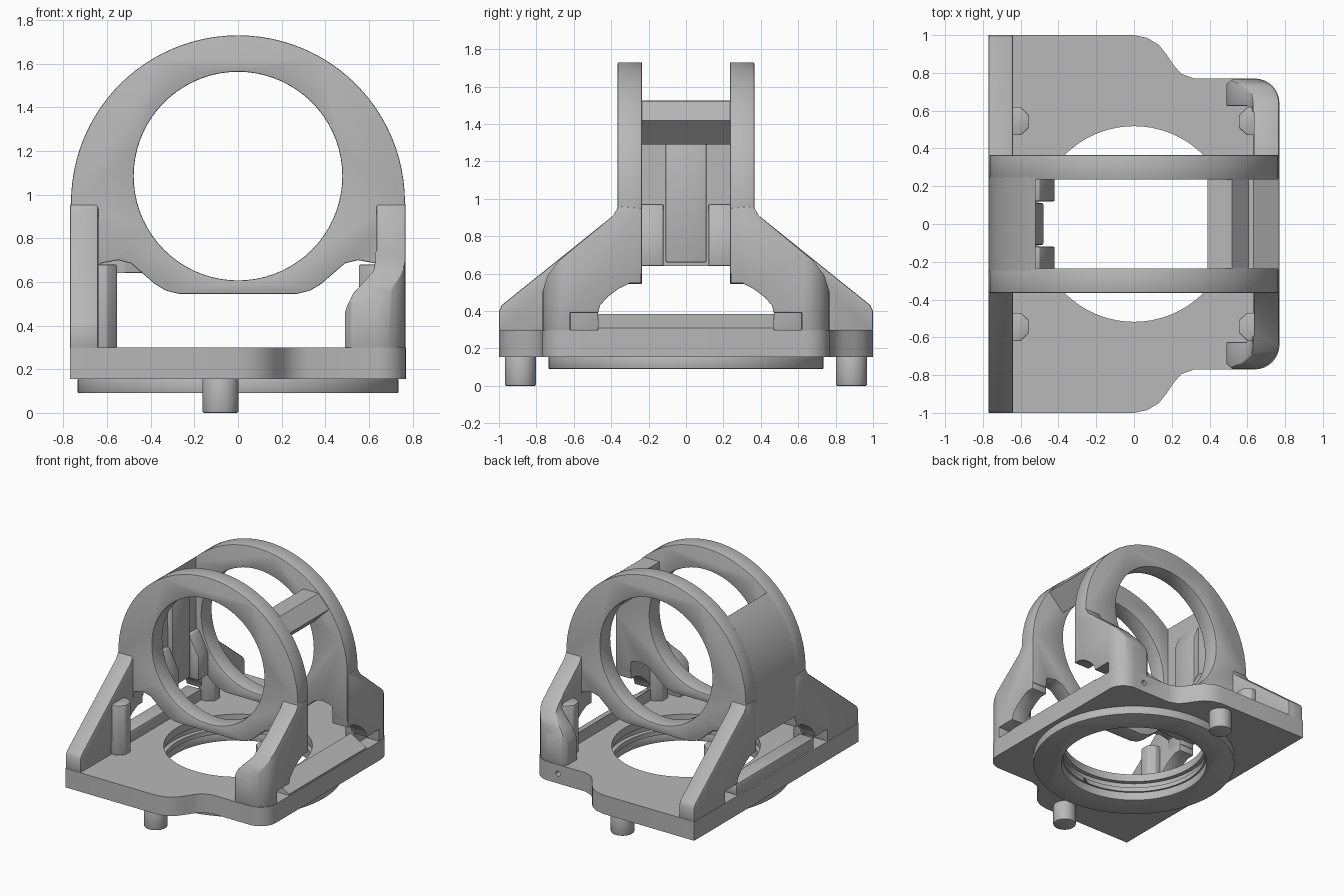
import bpy, bmesh, math
from math import cos, sin, radians

cube = bpy.data.objects.get("Cube")
if cube:
    bpy.data.objects.remove(cube, do_unlink=True)

grey = bpy.data.materials.new("plain_grey")
grey.use_nodes = True
grey.diffuse_color = (0.48, 0.48, 0.48, 1)
grey.node_tree.nodes["Principled BSDF"].inputs["Base Color"].default_value = (0.48, 0.48, 0.48, 1)


def arc(cx, cy, r, a0, a1, n):
    """Points on an arc, angles in degrees."""
    steps = [radians(a0 + (a1 - a0) * i / n) for i in range(n + 1)]
    return [(cx + r * cos(a), cy + r * sin(a)) for a in steps]


def circle(cx, cy, r, n=72):
    return arc(cx, cy, r, 0, 360, n)[:-1]


def prism(name, pts, axis, lo, hi):
    """Extrude a 2D outline along an axis."""
    place = {"x": lambda p, t: (t, p[0], p[1]),
             "y": lambda p, t: (p[0], t, p[1]),
             "z": lambda p, t: (p[0], p[1], t)}[axis]
    bm = bmesh.new()
    a = [bm.verts.new(place(p, lo)) for p in pts]
    b = [bm.verts.new(place(p, hi)) for p in pts]
    bm.faces.new(a)
    bm.faces.new(b)
    for i in range(len(pts)):
        j = (i + 1) % len(pts)
        bm.faces.new((a[i], a[j], b[j], b[i]))
    bmesh.ops.recalc_face_normals(bm, faces=bm.faces)
    mesh = bpy.data.meshes.new(name)
    bm.to_mesh(mesh)
    bm.free()
    mesh.materials.append(grey)
    ob = bpy.data.objects.new(name, mesh)
    bpy.context.collection.objects.link(ob)
    return ob


def activate(ob):
    bpy.ops.object.select_all(action="DESELECT")
    ob.select_set(True)
    bpy.context.view_layer.objects.active = ob


def boolean(ob, cutter, operation="DIFFERENCE"):
    mod = ob.modifiers.new("cut", "BOOLEAN")
    mod.object = cutter
    mod.operation = operation
    mod.solver = "EXACT"
    activate(ob)
    bpy.ops.object.modifier_apply(modifier=mod.name)
    bpy.data.objects.remove(cutter, do_unlink=True)


def finish(ob, bevel=0.008, mirror=False):
    """Round the edges, mirror front to back and smooth."""
    activate(ob)
    if bevel:
        mod = ob.modifiers.new("round", "BEVEL")
        mod.width = bevel
        mod.segments = 2
        mod.limit_method = "ANGLE"
        mod.angle_limit = radians(35)
        bpy.ops.object.modifier_apply(modifier=mod.name)
    if mirror:
        mod = ob.modifiers.new("mirror", "MIRROR")
        mod.use_axis = (False, True, False)
        mod.use_mirror_merge = False
        bpy.ops.object.modifier_apply(modifier=mod.name)
    bpy.ops.object.shade_smooth_by_angle(angle=radians(32))


def mirrored(pts, flip_first):
    """Close a half outline with its mirror image."""
    if flip_first:
        return pts + [(-u, v) for u, v in reversed(pts)]
    return pts + [(u, -v) for u, v in reversed(pts)]


# Base plate with a grooved bore and a small pin hole
half = [(-0.77, 1), (0, 1), (0.07, 0.985), (0.13, 0.95), (0.17, 0.9), (0.21, 0.84),
        (0.25, 0.795), (0.32, 0.77)] + arc(0.64, 0.64, 0.13, 90, 0, 8)
base = prism("base_plate", mirrored(half, False), "z", 0.155, 0.30)
boolean(base, prism("bore", circle(0, 0, 0.518), "z", 0, 0.5))
boolean(base, prism("groove", circle(0, 0, 0.55), "z", 0.19, 0.24))
boolean(base, prism("pin_hole", circle(0.55, 0.23, 0.02, 16), "y", 0.65, 0.9))
finish(base, 0.006)

# Round flange under the base
flange = prism("bottom_flange", circle(0, 0, 0.735), "z", 0.09, 0.157)
boolean(flange, prism("bore", circle(0, 0, 0.53), "z", 0, 0.5))
finish(flange, 0.006)

# Locating pegs
peg = prism("locating_peg", circle(-0.08, 0.885, 0.083, 32), "z", 0, 0.16)
finish(peg, 0.008, True)

# Twin arch plates with a large bore
bottom = [(0.765, 0.6), (0.64, 0.6), (0.63, 0.685), (0.55, 0.70), (0.49, 0.685),
          (0.38, 0.59), (0.33, 0.56), (0.27, 0.545)]
outline = mirrored(bottom, True) + arc(0, 0.965, 0.765, 180, 0, 48)
arch = prism("arch_plate", outline, "y", 0.235, 0.365)
boolean(arch, prism("bore", circle(0, 1.085, 0.478), "y", 0, 0.6))
finish(arch, 0.02, True)

# Curved shell joining the arches on the closed side
shell = prism("closed_side_shell",
              arc(0, 0.965, 0.765, 133, 180, 16) + [(-0.765, 0.64), (-0.52, 0.64)],
              "y", -0.25, 0.25)
finish(shell, 0)
pad = prism("shell_pad", [(-0.6, 0.66), (-0.48, 0.66), (-0.48, 1.29), (-0.53, 1.42), (-0.6, 1.42)],
            "y", -0.11, 0.11)
finish(pad)
tab = prism("shell_corner_tab", [(-0.6, 0.64), (-0.42, 0.64), (-0.42, 0.82), (-0.5, 0.97), (-0.6, 0.97)],
            "y", 0.12, 0.25)
finish(tab, 0.008, True)

# Tie bar joining the arches on the open side
bar = prism("tie_bar", [(0.39, 1.42), (0.39, 1.52), (0.52, 1.52), (0.61, 1.42), (0.48, 1.29)],
            "y", -0.25, 0.25)
finish(bar, 0)

# Sloping walls: shared opening edge, from the arch down to the foot
opening = [(0.24, 0.95), (0.24, 0.55), (0.3, 0.55), (0.36, 0.52), (0.42, 0.475),
           (0.46, 0.43), (0.47, 0.39), (0.62, 0.39), (0.62, 0.295)]

closed_wall = prism("closed_side_wall",
                    opening + [(1, 0.295), (1, 0.40), (0.985, 0.432), (0.39, 0.91), (0.36, 0.96)],
                    "x", -0.77, -0.64)
finish(closed_wall, 0.01, True)

# Hooked leg: plan outline trimmed by its side and front outlines
plan = [(0.635, 0.23), (0.767, 0.23)] + arc(0.637, 0.637, 0.13, 0, 90, 8) + [
    (0.52, 0.767), (0.49, 0.74), (0.49, 0.625), (0.60, 0.625), (0.635, 0.59)]
leg = prism("hooked_leg", plan, "z", 0.298, 1.0)
side = prism("side_trim",
             opening + [(0.8, 0.295), (0.8, 0.45), (0.765, 0.51), (0.74, 0.59), (0.68, 0.67),
                        (0.39, 0.91), (0.36, 0.96)], "x", 0.3, 0.9)
boolean(leg, side, "INTERSECT")
front = prism("front_trim",
              [(0.4, 0.2), (0.48, 0.43), (0.5, 0.49), (0.53, 0.55), (0.58, 0.605), (0.62, 0.65),
               (0.63, 0.7), (0.63, 1.1), (0.9, 1.1), (0.9, 0.2)], "y", 0.1, 0.9)
boolean(leg, front, "INTERSECT")
finish(leg, 0.006, True)

# Low sill strips between the feet
sill = prism("closed_side_sill", [(-0.76, 0.298), (-0.64, 0.298), (-0.64, 0.385), (-0.76, 0.385)],
             "y", -0.47, 0.47)
finish(sill)
ramp = prism("open_side_sill", [(0.63, 0.298), (0.765, 0.298), (0.765, 0.31), (0.63, 0.385)],
             "y", -0.47, 0.47)
finish(ramp, 0)

# Guide posts against the walls
for label, s in (("closed", -1), ("open", 1)):
    pts = [(s * 0.66, 0.47), (s * 0.60, 0.47), (s * 0.555, 0.51), (s * 0.555, 0.575),
           (s * 0.60, 0.62), (s * 0.66, 0.62)]
    post = prism(label + "_side_guide_post", pts, "z", 0.298, 0.68)
    finish(post, 0.006, True)
